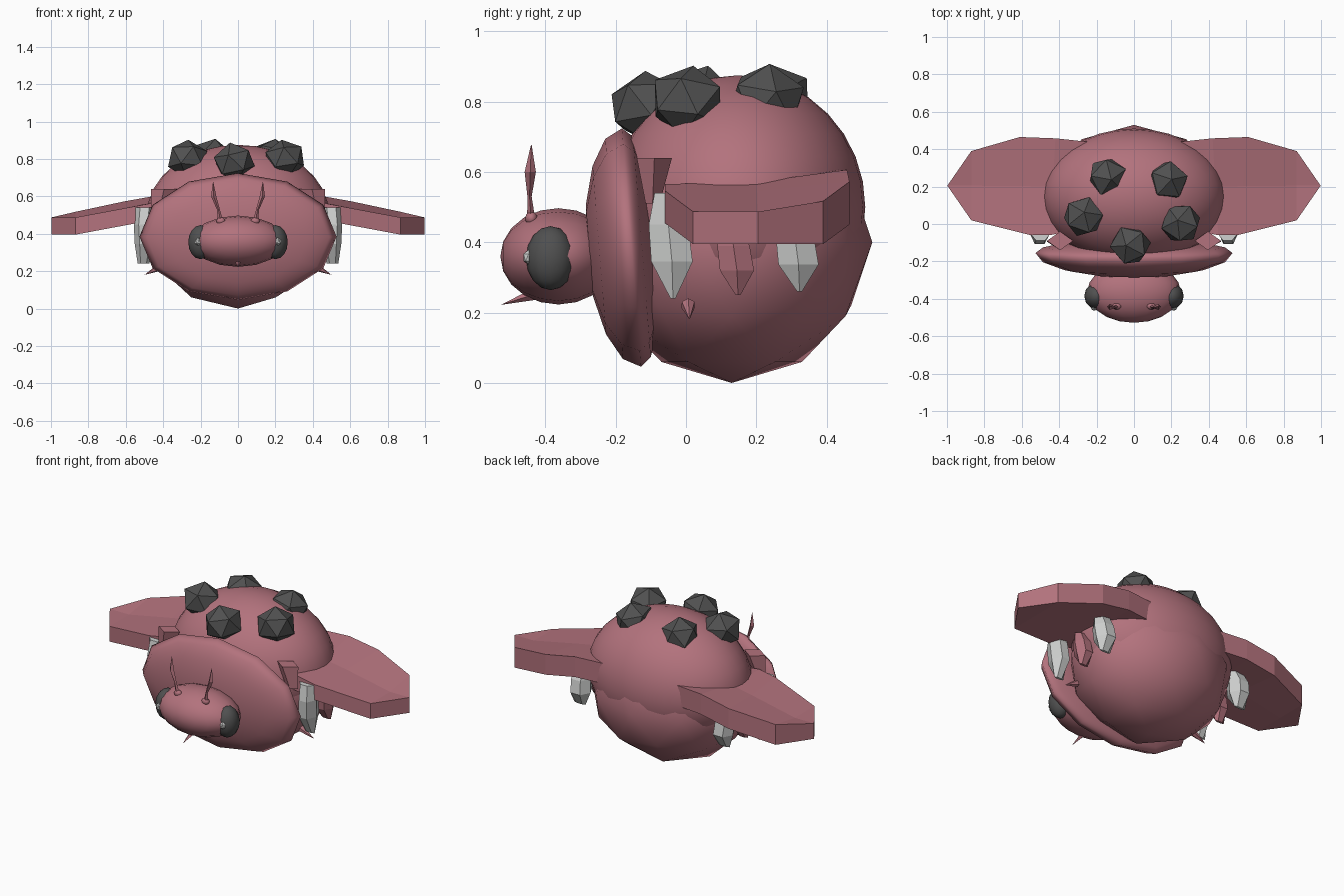
import bpy, bmesh, math
from mathutils import Vector

if "Cube" in bpy.data.objects:
    bpy.data.objects.remove(bpy.data.objects["Cube"])


def material(name, rgb):
    m = bpy.data.materials.new(name)
    m.diffuse_color = (*rgb, 1)
    m.use_nodes = True
    m.node_tree.nodes["Principled BSDF"].inputs["Base Color"].default_value = m.diffuse_color
    return m


PINK = material("dusty pink", (0.45, 0.17, 0.205))
DARK = material("charcoal", (0.08, 0.08, 0.08))
LIGHT = material("pale grey", (0.62, 0.63, 0.62))


def finish(bm, name, mat, smooth=False):
    bmesh.ops.recalc_face_normals(bm, faces=bm.faces)
    for f in bm.faces:
        f.smooth = smooth
    me = bpy.data.meshes.new(name)
    bm.to_mesh(me)
    bm.free()
    me.materials.append(mat)
    ob = bpy.data.objects.new(name, me)
    bpy.context.collection.objects.link(ob)
    return ob


def ico(name, mat, loc, size, sub=2, smooth=True, rot=(0, 0, 0)):
    bm = bmesh.new()
    bmesh.ops.create_icosphere(bm, subdivisions=sub, radius=1)
    ob = finish(bm, name, mat, smooth)
    ob.location, ob.scale, ob.rotation_euler = loc, size, rot
    return ob


def ball(name, mat, loc, size, segs, rings, rot=(0, 0, 0)):
    bm = bmesh.new()
    bmesh.ops.create_uvsphere(bm, u_segments=segs, v_segments=rings, radius=1)
    ob = finish(bm, name, mat, True)
    ob.location, ob.scale, ob.rotation_euler = loc, size, rot
    return ob


def loft(name, mat, rings, sides, smooth=False):
    """Rings of (centre, radius x, radius y), stacked along z and capped."""
    bm = bmesh.new()
    loops = []
    for c, rx, ry in rings:
        loops.append([bm.verts.new((c[0] + rx * math.cos(a), c[1] + ry * math.sin(a), c[2]))
                      for a in (2 * math.pi * i / sides for i in range(sides))])
    for lo, hi in zip(loops, loops[1:]):
        for i in range(sides):
            j = (i + 1) % sides
            bm.faces.new((lo[i], lo[j], hi[j], hi[i]))
    bm.faces.new(loops[0])
    bm.faces.new(loops[-1])
    return finish(bm, name, mat, smooth)


def spike(name, mat, base, tip, radius, sides=5):
    base, tip = Vector(base), Vector(tip)
    d = tip - base
    bm = bmesh.new()
    bmesh.ops.create_cone(bm, cap_ends=True, segments=sides, radius1=radius, radius2=0, depth=d.length)
    ob = finish(bm, name, mat)
    ob.location = (base + tip) / 2
    ob.rotation_euler = d.to_track_quat('Z', 'Y').to_euler()
    return ob


# Body: angular lower belly and a smooth upper shell
ico("belly", PINK, (0, 0.13, 0.40), (0.475, 0.40, 0.40))
ball("shell", PINK, (0, 0.148, 0.5), (0.487, 0.362, 0.375), 32, 16)

# Collar: flattened lens with its axis facing forward, leaning ahead at the top
collar = ball("collar", PINK, (0, -0.155, 0.385), (0.527, 0.34, 0.13), 12, 8, (math.pi / 2 + 0.08, 0, 0))
for v in collar.data.vertices:
    if v.co.z < 0:
        v.co.z *= 0.6  # shallower rear side

# Head and chin horn
ball("head", PINK, (0, -0.363, 0.36), (0.25, 0.137, 0.165), 16, 10, (math.pi / 2, 0, 0))
spike("chin_horn", PINK, (0, -0.40, 0.262), (0, -0.527, 0.222), 0.022, 4)

# Rocks on the back
for i, p in enumerate([(-0.14, 0.25, 0.805), (0.18, 0.23, 0.805), (-0.27, 0.04, 0.80),
                       (0.25, 0.005, 0.80), (-0.02, -0.11, 0.785)]):
    ico("back_rock_%d" % (i + 1), DARK, p, (0.114, 0.114, 0.105), 1, False, (0.2, 0.1, 0.5 + i))


def wing_z(x, y, drop):
    z = 0.487 - drop + max(0, 0.87 - max(x, 0.45)) * (0.19 + 0.05 * y)
    if not drop:
        z += 0.03 * min(1, max(0, (y - 0.205) / 0.185))  # raised trailing edge
    return z


def wing(s, side):
    # Columns of (x front, y front, x back, y back), from root to tip
    cols = [(0.30, -0.03, 0.25, 0.44), (0.45, -0.06, 0.42, 0.458),
            (0.55, -0.06, 0.61, 0.465), (0.87, 0.02, 0.87, 0.39)]
    bm = bmesh.new()
    out = []
    for drop in (0, 0.092):
        pts = [[(a, b), ((a + c) / 2, (b + d) / 2), (c, d)] for a, b, c, d in cols]
        v = [[bm.verts.new((s * x, y, wing_z(x, y, drop))) for x, y in row] for row in pts]
        tip = bm.verts.new((s * 0.998, 0.205, 0.487 - drop))
        for r0, r1 in zip(v, v[1:]):
            for k in range(2):
                bm.faces.new((r0[k], r0[k + 1], r1[k + 1], r1[k]))
        for k in range(2):
            bm.faces.new((v[-1][k], v[-1][k + 1], tip))
        out.append([r[0] for r in v] + [tip] + [r[2] for r in v[::-1]] + [v[0][1]])
    n = len(out[0])
    for i in range(n):
        j = (i + 1) % n
        bm.faces.new((out[0][i], out[0][j], out[1][j], out[1][i]))
    finish(bm, side + "_wing", PINK)


for s, side in ((1, "right"), (-1, "left")):
    wing(s, side)

    # Eye with a small pale glint
    ball(side + "_eye", DARK, (s * 0.2, -0.385, 0.355), (0.066, 0.07, 0.091), 12, 8)
    ico(side + "_eye_glint", LIGHT, (s * 0.213, -0.447, 0.357), (0.019, 0.018, 0.022), 1, False)

    # Antenna: bulb, stalk and pointed blade
    ico(side + "_antenna_bulb", PINK, (s * 0.092, -0.44, 0.468), (0.024, 0.018, 0.02))
    loft(side + "_antenna", PINK, [((s * 0.092, -0.44, 0.46), 0.014, 0.012),
                                   ((s * 0.105, -0.445, 0.53), 0.008, 0.006),
                                   ((s * 0.13, -0.443, 0.60), 0.014, 0.016),
                                   ((s * 0.133, -0.44, 0.677), 0.001, 0.001)], 4)

    # Pale front and rear legs with a pink one between
    for name, mat, y, x, top, foot, w, d in (
            ("front_leg", LIGHT, -0.045, 0.50, 0.54, 0.24, 0.068, 0.052),
            ("middle_leg", PINK, 0.14, 0.48, 0.45, 0.25, 0.056, 0.05),
            ("rear_leg", LIGHT, 0.315, 0.475, 0.48, 0.26, 0.066, 0.062)):
        h = top - foot
        loft(side + "_" + name, mat, [((s * (x + 0.005), y + 0.008, foot), d * 0.6, 0.008),
                                      ((s * x, y + 0.005, foot + 0.35 * h), d, w),
                                      ((s * (x + 0.005), y - 0.005, foot + 0.7 * h), d, w * 0.95),
                                      ((s * x, y - 0.015, top), d * 0.9, w * 0.5)], 6)

    # Small side thorn and the collar's upper point
    spike(side + "_thorn", PINK, (s * 0.415, 0.006, 0.222), (s * 0.50, 0.01, 0.18), 0.021, 6)
    loft(side + "_collar_point", PINK, [((s * 0.425, -0.095, 0.51), 0.04, 0.02),
                                        ((s * 0.395, -0.09, 0.64), 0.07, 0.05)], 4)
